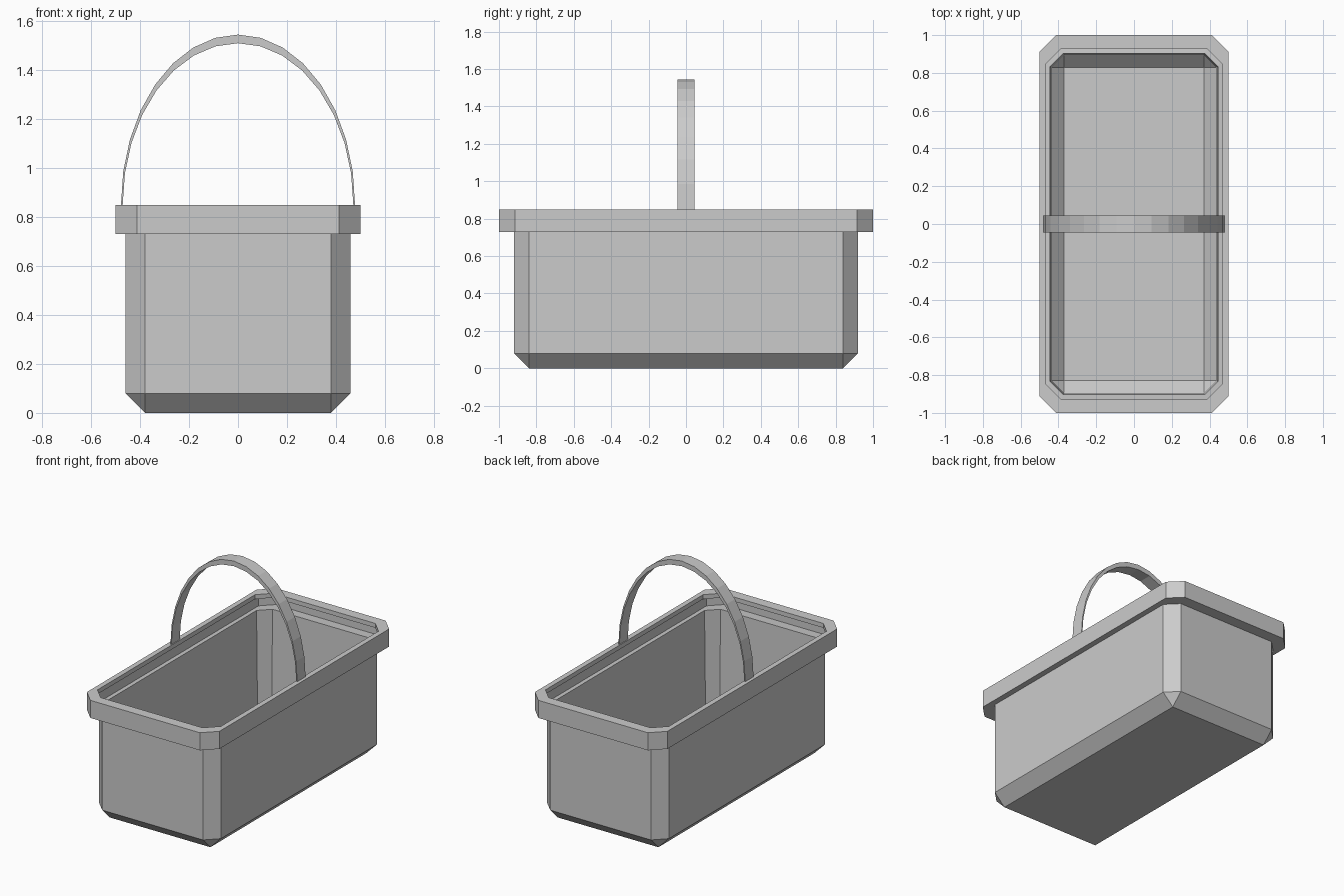
import bpy, bmesh, math

if "Cube" in bpy.data.objects:
    bpy.data.objects.remove(bpy.data.objects["Cube"])


def make_object(name, bm):
    bmesh.ops.recalc_face_normals(bm, faces=bm.faces)
    mesh = bpy.data.meshes.new(name)
    bm.to_mesh(mesh)
    bm.free()
    obj = bpy.data.objects.new(name, mesh)
    bpy.context.collection.objects.link(obj)
    return obj


# Basket: chamfered open box, stepped out into a rim and folded inward at the top
W, D, BODY_TOP, RIM_TOP = 0.46, 0.92, 0.73, 0.85
bm = bmesh.new()
bmesh.ops.create_cube(bm, size=1)
for v in bm.verts:
    v.co = (v.co.x * 2 * W, v.co.y * 2 * D, (v.co.z + 0.5) * BODY_TOP)
edges = [e for e in bm.edges if min(v.co.z for v in e.verts) < 0.01]
bmesh.ops.bevel(bm, geom=edges, offset=0.08, segments=1, profile=0.5, affect='EDGES')
top = [f for f in bm.faces if all(v.co.z > BODY_TOP - 0.001 for v in f.verts)]
bmesh.ops.delete(bm, geom=top, context='FACES_ONLY')

loop = [e for e in bm.edges if e.is_boundary]
for half_width, z in ((0.5, BODY_TOP), (0.5, RIM_TOP), (0.465, RIM_TOP)):
    geom = bmesh.ops.extrude_edge_only(bm, edges=loop)["geom"]
    verts = [g for g in geom if isinstance(g, bmesh.types.BMVert)]
    loop = [g for g in geom if isinstance(g, bmesh.types.BMEdge)]
    s = half_width / max(v.co.x for v in verts)
    for v in verts:
        v.co = (v.co.x * s, v.co.y * s, z)
# consistent outward direction on the open shell
bmesh.ops.recalc_face_normals(bm, faces=bm.faces)
bm.faces.ensure_lookup_table()
base = min(bm.faces, key=lambda f: f.calc_center_median().z)
flip = base.normal.z > 0
basket = make_object("basket", bm)
if flip:
    basket.data.flip_normals()
shell = basket.modifiers.new("wall_thickness", 'SOLIDIFY')
shell.thickness = 0.03
shell.offset = -1

# Handle: half-ellipse band, thin at the feet and thicker at the crown
SEG, HALF = 16, 0.045
bm = bmesh.new()
rings = []
for i in range(SEG + 1):
    a = math.pi * i / SEG
    c, s = math.cos(a), math.sin(a)
    rings.append([bm.verts.new((rx * c, y, RIM_TOP + rz * s))
                  for rx, rz, y in ((0.478, 0.695, -HALF), (0.478, 0.695, HALF),
                                    (0.471, 0.66, HALF), (0.471, 0.66, -HALF))])
for a, b in zip(rings, rings[1:]):
    for k in range(4):
        bm.faces.new((a[k], a[(k + 1) % 4], b[(k + 1) % 4], b[k]))
bm.faces.new(rings[0])
bm.faces.new(rings[-1])
make_object("handle", bm)
